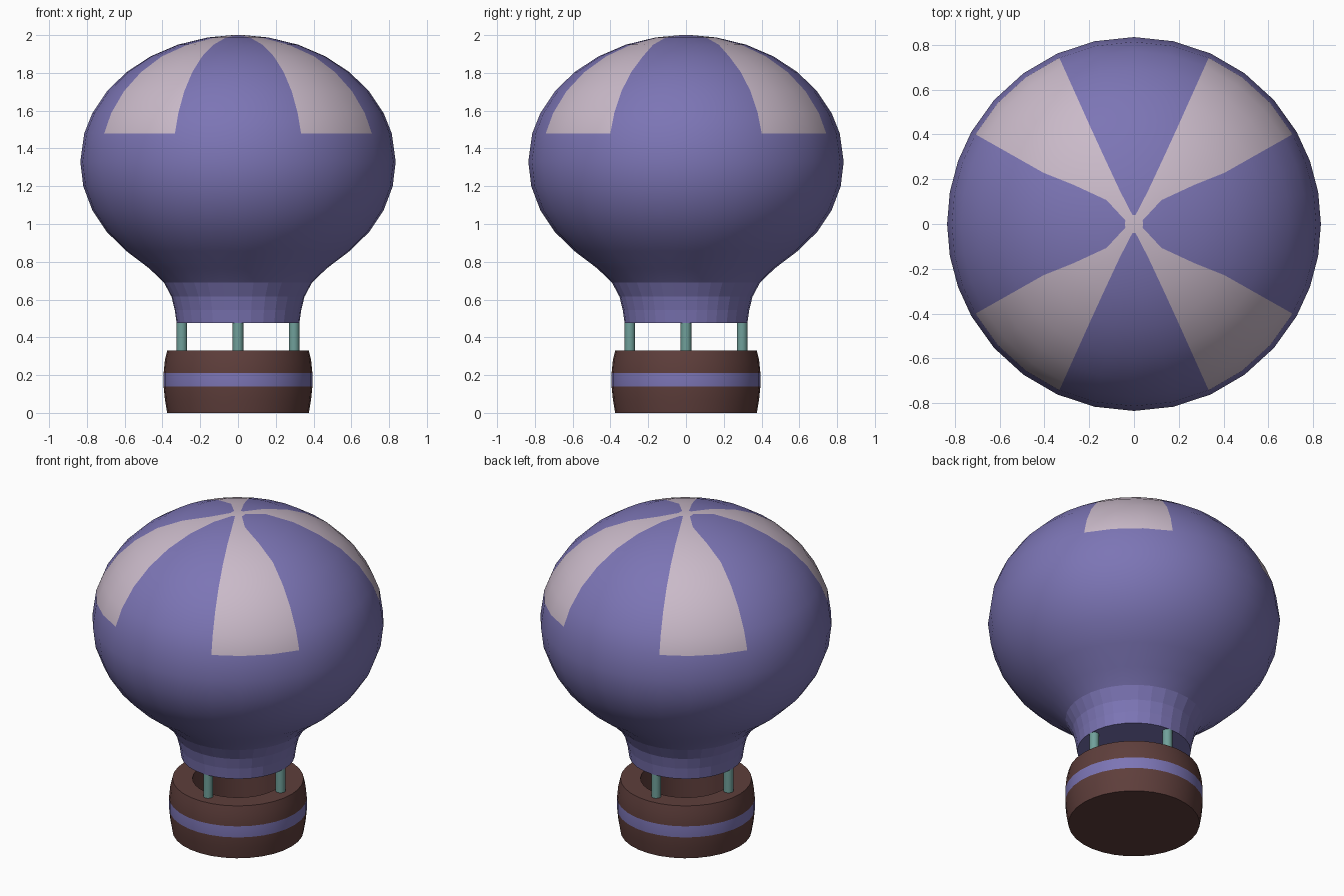
import bpy, bmesh, math
from math import sin, cos, radians, sqrt

if "Cube" in bpy.data.objects:
    bpy.data.objects.remove(bpy.data.objects["Cube"])


def material(name, rgb):
    # sRGB 0-255 to linear
    m = bpy.data.materials.new(name)
    lin = [((c / 255 + 0.055) / 1.055) ** 2.4 for c in rgb]
    m.diffuse_color = (*lin, 1)
    m.use_nodes = True
    m.node_tree.nodes["Principled BSDF"].inputs["Base Color"].default_value = m.diffuse_color
    return m


PURPLE = material("purple", (124, 117, 181))
CREAM = material("pale_mauve", (202, 186, 201))
BROWN = material("dark_brown", (94, 62, 59))
TEAL = material("teal", (112, 160, 154))


def column_angles(a, b):
    # 32 columns, symmetric per quadrant, with panel edges at a and b degrees
    q = [0, a / 3, 2 * a / 3, a, a + (b - a) / 3, a + 2 * (b - a) / 3, b, (b + 90) / 2, 90]
    half = q[:8] + [180 - t for t in reversed(q[1:])]
    return [radians(t) for t in half + [h + 180 for h in half]]


def lathe(name, profile, mats, edges, face_rule):
    # profile starts and ends on the axis; edges(r, z) gives the column spacing
    bm = bmesh.new()
    rings = []
    for r, z in profile:
        if r == 0:
            rings.append([bm.verts.new((0, 0, z))] * 32)
        else:
            rings.append([bm.verts.new((r * cos(t), r * sin(t), z))
                          for t in column_angles(*edges(r, z))])
    for i, (lo, hi) in enumerate(zip(rings, rings[1:])):
        for j in range(32):
            k = (j + 1) % 32
            loop = list(dict.fromkeys((lo[j], lo[k], hi[k], hi[j])))
            f = bm.faces.new(loop)
            f.material_index, f.smooth = face_rule(i, j, f.calc_center_median())
    bmesh.ops.recalc_face_normals(bm, faces=bm.faces)
    me = bpy.data.meshes.new(name)
    bm.to_mesh(me)
    bm.free()
    ob = bpy.data.objects.new(name, me)
    bpy.context.collection.objects.link(ob)
    for m in mats:
        me.materials.append(m)
    return ob


# Balloon envelope: flared neck, then a flattened sphere
R, H, ZC, PANEL_Z = 0.835, 0.67, 1.33, 1.48
neck = [(0, 0.477), (0.325, 0.477), (0.335, 0.546), (0.352, 0.615), (0.392, 0.69), (0.47, 0.765)]
levels = [-45, -33.75, -22.5, -11.25, 0, math.degrees(math.asin((PANEL_Z - ZC) / H)),
          22.5, 33.75, 45, 56.25, 67.5, 78.75, 87.2]
ball = [(R * cos(radians(t)), ZC + H * sin(radians(t))) for t in levels]
envelope_profile = neck + ball + [(0, 2.0)]


def panel_edges(r, z):
    if z > 1.7:
        if r < 0.1:
            return 22, 80
        if r < 0.2:
            return 41, 67
        if r < 0.35:
            return 33, 66
    return 29.5, 65.8


def envelope_rule(i, j, c):
    # j in mirrored quadrants: panels are columns 3-5 and their mirror images
    col = j % 16
    col = col if col < 8 else 15 - col
    cap = i == len(envelope_profile) - 2
    cream = c.z > PANEL_Z and (cap or 3 <= col <= 5)
    return int(cream), c.z > 0.7


envelope = lathe("envelope", envelope_profile, [PURPLE, CREAM], panel_edges, envelope_rule)

# Basket: bulging tub with a flush purple band and a hollow middle
basket_profile = [(0, 0), (0.375, 0), (0.387, 0.07), (0.394, 0.14), (0.394, 0.21),
                  (0.387, 0.28), (0.375, 0.33), (0.26, 0.33), (0.26, 0.05), (0, 0.05)]
basket = lathe("basket", basket_profile, [BROWN, PURPLE],
               lambda r, z: (33.75, 67.5), lambda i, j, c: (int(i == 3), True))
bpy.context.view_layer.objects.active = basket
basket.select_set(True)
bpy.ops.object.shade_smooth_by_angle(angle=radians(35))

# Four posts between basket rim and neck
for n in range(4):
    t = n * math.pi / 2
    bpy.ops.mesh.primitive_cylinder_add(vertices=16, radius=0.028, depth=0.16,
                                        location=(0.297 * cos(t), 0.297 * sin(t), 0.405))
    post = bpy.context.object
    post.name = f"post_{n + 1}"
    post.data.materials.append(TEAL)
    bpy.ops.object.shade_smooth_by_angle(angle=radians(35))
